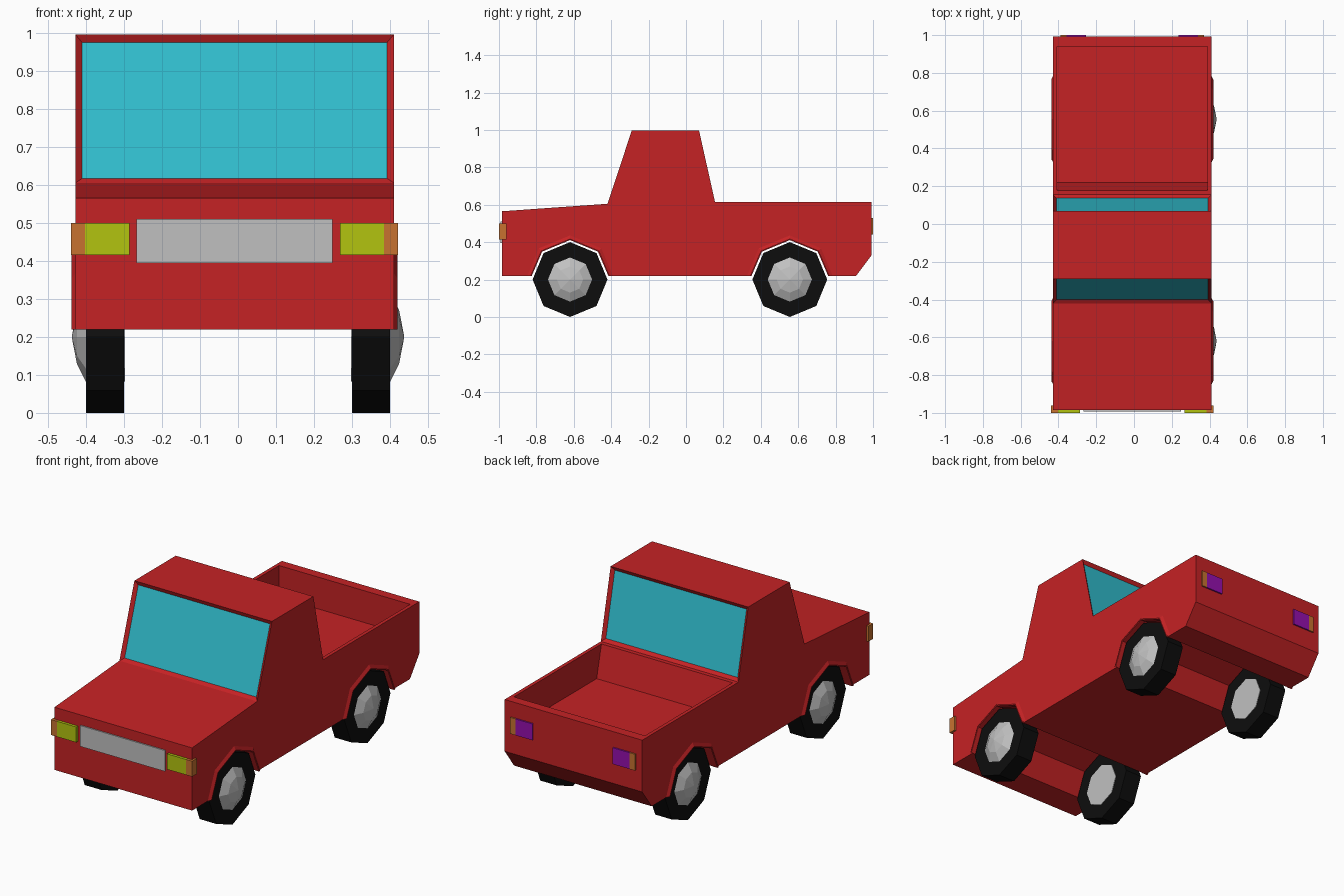
import bpy, bmesh
from math import sin, cos, radians, pi
from mathutils import Matrix, Vector

cube = bpy.data.objects.get("Cube")
if cube:
    bpy.data.objects.remove(cube, do_unlink=True)


def material(name, r, g, b):
    m = bpy.data.materials.new(name)
    m.use_nodes = True
    m.diffuse_color = (r, g, b, 1)
    bsdf = next(n for n in m.node_tree.nodes if n.type == 'BSDF_PRINCIPLED')
    bsdf.inputs["Base Color"].default_value = (r, g, b, 1)
    return m


RED = material("red paint", 0.56, 0.016, 0.018)
GLASS = material("cyan glass", 0.03, 0.5, 0.6)
BLACK = material("black rubber", 0.004, 0.004, 0.004)
SILVER = material("silver", 0.53, 0.53, 0.53)
YELLOW = material("yellow lamp", 0.45, 0.55, 0.005)
ORANGE = material("orange lamp", 0.57, 0.17, 0.03)
PURPLE = material("purple lamp", 0.3, 0.005, 0.42)

CX, HALF = -0.009, 0.419          # body centre line and half width
AXLES = (-0.62, 0.555)
SILL, RIM, FLOOR = 0.22, 0.615, 0.44


def finish(name, bm, *mats):
    me = bpy.data.meshes.new(name)
    bm.to_mesh(me)
    bm.free()
    for m in mats:
        me.materials.append(m)
    ob = bpy.data.objects.new(name, me)
    bpy.context.collection.objects.link(ob)
    return ob


def box(name, mat, lo, hi):
    bm = bmesh.new()
    lo, hi = Vector(lo), Vector(hi)
    bmesh.ops.create_cube(bm, size=1, matrix=Matrix.Translation((lo + hi) / 2)
                          @ Matrix.Diagonal((*(hi - lo), 1)))
    return finish(name, bm, mat)


def arch(yc, r):
    """Half octagon over a wheel, from front sill to back sill."""
    pts = [(yc + r * cos(radians(a)), 0.2 + r * sin(radians(a))) for a in (135, 90, 45)]
    return [(yc - 0.97 * r, SILL)] + pts + [(yc + 0.97 * r, SILL)]


# Body: side profile with wheel tunnels, extruded across the width
profile = ([(-0.985, SILL)] + arch(AXLES[0], 0.213) + arch(AXLES[1], 0.213)
           + [(0.91, SILL), (0.992, 0.33), (0.992, RIM), (0.155, RIM),
              (0.07, 0.996), (-0.29, 0.996), (-0.42, 0.605), (-0.985, 0.565)])
bm = bmesh.new()
side = bm.faces.new([bm.verts.new((CX - HALF, y, z)) for y, z in profile])
out = bmesh.ops.extrude_face_region(bm, geom=[side])
bmesh.ops.translate(bm, vec=(2 * HALF, 0, 0),
                    verts=[g for g in out["geom"] if isinstance(g, bmesh.types.BMVert)])
bmesh.ops.recalc_face_normals(bm, faces=bm.faces)
bm.faces.ensure_lookup_table()

# Windows: the sloped cab faces, inset and pushed in
panes = [f for f in bm.faces if f.calc_center_median().z > 0.7
         and abs(f.normal.y) > 0.8]
bmesh.ops.inset_individual(bm, faces=panes, thickness=0.025, depth=-0.015)
for f in panes:
    f.material_index = 1

# Cargo bed: inset the deck and sink its floor
deck = [f for f in bm.faces if f.normal.z > 0.99
        and abs(f.calc_center_median().z - RIM) < 0.01]
bmesh.ops.inset_individual(bm, faces=deck, thickness=0.028)
bed = deck[0]
for v in bed.verts:
    v.co.y = 0.94 if v.co.y > 0.5 else 0.178
out = bmesh.ops.extrude_discrete_faces(bm, faces=[bed])
floor = out["faces"][0]
for v in floor.verts:
    v.co.z = FLOOR
    if v.co.y < 0.5:
        v.co.y = 0.22
finish("truck_body", bm, RED, GLASS)

# Wheel arch lips
for end, yc in zip(("front", "rear"), AXLES):
    for label, s in (("left", 1), ("right", -1)):
        bm = bmesh.new()
        rings = [[bm.verts.new((CX + s * x, y, z)) for y, z in arch(yc, r)]
                 for r, x in ((0.236, HALF), (0.217, HALF + 0.01),
                              (0.211, HALF + 0.009), (0.211, HALF - 0.02))]
        for a, b in zip(rings, rings[1:]):
            for i in range(len(a) - 1):
                bm.faces.new((a[i], a[i + 1], b[i + 1], b[i]))
        bmesh.ops.recalc_face_normals(bm, faces=bm.faces)
        finish(f"{end}_{label}_arch_lip", bm, RED)


# Wheels: eight sided tyre and hub, lathed about the axle
def lathe(name, mat, sections, s, yc):
    bm = bmesh.new()
    rings = []
    for r, x in sections:
        rings.append([bm.verts.new((s * x, yc + r * sin(k * pi / 4), 0.2 + r * cos(k * pi / 4)))
                      for k in range(8)])
    for a, b in zip(rings, rings[1:]):
        for k in range(8):
            n = (k + 1) % 8
            bm.faces.new((a[k], a[n], b[n], b[k]))
    bm.faces.new(rings[0])
    bm.faces.new(rings[-1])
    bmesh.ops.remove_doubles(bm, verts=bm.verts, dist=0.0015)
    bmesh.ops.recalc_face_normals(bm, faces=bm.faces)
    return finish(name, bm, mat)


for end, yc in zip(("front", "rear"), AXLES):
    for label, s in (("left", 1), ("right", -1)):
        lathe(f"{end}_{label}_tyre", BLACK, [(0.2, 0.3), (0.2, 0.4)], s, yc)
        lathe(f"{end}_{label}_hub", SILVER,
              [(0.118, 0.297), (0.118, 0.4), (0.07, 0.424), (0.003, 0.437)], s, yc)

# Grille
box("grille", SILVER, (CX - 0.258, -0.992, 0.395), (CX + 0.258, -0.98, 0.51))

# Lamps, mirrored about the body centre line
for label, s in (("left", 1), ("right", -1)):
    def lamp(name, mat, x0, x1, y0, y1, z0, z1):
        xs = sorted((CX + s * x0, CX + s * x1))
        box(f"{label}_{name}", mat, (xs[0], y0, z0), (xs[1], y1, z1))
    lamp("headlight", YELLOW, 0.277, 0.393, -1.0, -0.98, 0.415, 0.5)
    lamp("front_marker", ORANGE, 0.393, 0.43, -1.0, -0.96, 0.415, 0.5)
    lamp("tail_light", PURPLE, 0.245, 0.348, 0.985, 1.0, 0.44, 0.53)
    lamp("rear_marker", ORANGE, 0.348, 0.38, 0.985, 1.0, 0.44, 0.53)
